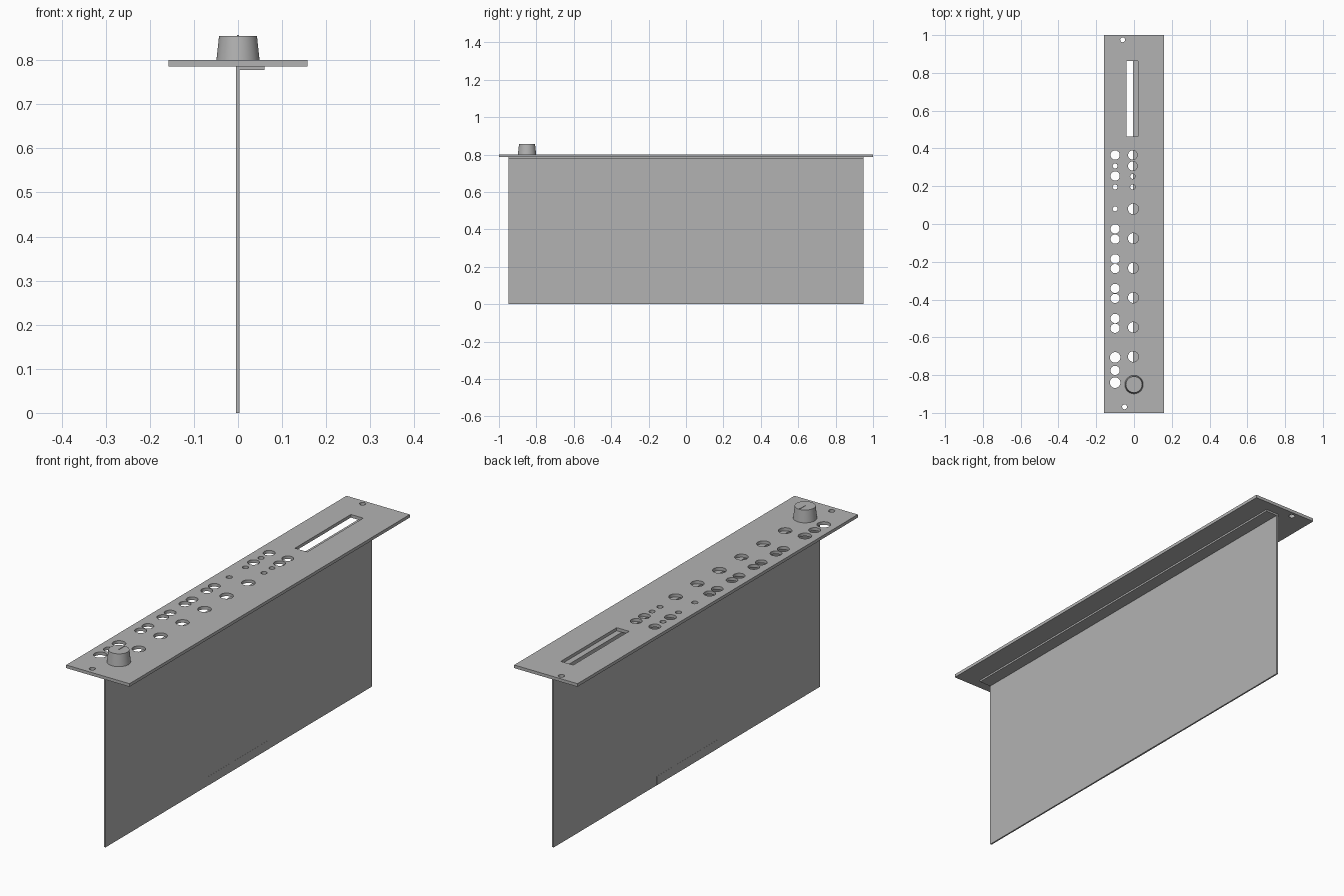
import bpy
import bmesh
from math import radians
from mathutils import Matrix

cube = bpy.data.objects.get("Cube")
if cube:
    bpy.data.objects.remove(cube, do_unlink=True)

grey = bpy.data.materials.new("plain grey")
grey.use_nodes = True
GREY = (0.45, 0.45, 0.45, 1)
grey.diffuse_color = GREY
grey.node_tree.nodes["Principled BSDF"].inputs["Base Color"].default_value = GREY


def add_box(bm, x, y, z):
    """Box from (low, high) pairs."""
    ranges = (x, y, z)
    centre = [(a + b) / 2 for a, b in ranges]
    size = [b - a for a, b in ranges]
    bmesh.ops.create_cube(bm, size=1, matrix=Matrix.Translation(centre) @ Matrix.Diagonal((*size, 1)))


def add_cone(bm, x, y, z, r_low, r_high, sides):
    bmesh.ops.create_cone(bm, cap_ends=True, segments=sides, radius1=r_low, radius2=r_high,
                          depth=z[1] - z[0], matrix=Matrix.Translation((x, y, sum(z) / 2)))


def finish(name, bm):
    mesh = bpy.data.meshes.new(name)
    bm.to_mesh(mesh)
    bm.free()
    mesh.materials.append(grey)
    obj = bpy.data.objects.new(name, mesh)
    bpy.context.collection.objects.link(obj)
    return obj


def box(name, x, y, z):
    bm = bmesh.new()
    add_box(bm, x, y, z)
    return finish(name, bm)


def smooth(obj):
    bpy.ops.object.select_all(action="DESELECT")
    obj.select_set(True)
    bpy.context.view_layer.objects.active = obj
    bpy.ops.object.shade_smooth_by_angle(angle=radians(30))


PLATE_Z = (0.786, 0.80)
CUT_Z = (0.75, 0.83)
SMALL, MEDIUM, LARGE = 0.013, 0.0245, 0.028

# Holes by column: x, radius, y positions
hole_rows = [
    (-0.10, SMALL, [0.307, 0.196, 0.08]),
    (-0.10, MEDIUM, [0.365, 0.254, -0.026, -0.08, -0.185, -0.236, -0.341, -0.394, -0.50, -0.552, -0.775]),
    (-0.10, LARGE, [-0.706, -0.84]),
    (-0.007, MEDIUM, [0.365, 0.307]),
    (-0.007, SMALL, [0.252, 0.196]),
    (-0.004, LARGE, [0.08, -0.076, -0.233, -0.39, -0.547, -0.702]),
    (-0.06, SMALL, [0.975]),
    (-0.05, SMALL, [-0.968]),
]

# Faceplate with round holes and a long slot
faceplate = box("faceplate", (-0.158, 0.158), (-1, 1), PLATE_Z)
bm = bmesh.new()
for x, radius, ys in hole_rows:
    for y in ys:
        add_cone(bm, x, y, CUT_Z, radius, radius, 32)
add_box(bm, (-0.04, 0.022), (0.463, 0.862), CUT_Z)
cutter = finish("hole_cutter", bm)
cutter.hide_render = True
mod = faceplate.modifiers.new("holes", "BOOLEAN")
mod.operation = "DIFFERENCE"
mod.solver = "EXACT"
mod.object = cutter
bpy.context.view_layer.objects.active = faceplate
bpy.ops.object.modifier_apply(modifier=mod.name)
bpy.data.objects.remove(cutter, do_unlink=True)
smooth(faceplate)

# Circuit board, its mounting strip and its edge connector
box("circuit_board", (-0.004, 0.003), (-0.95, 0.95), (0, 0.786))
box("mounting_strip", (0.003, 0.06), (-0.95, 0.95), (0.778, 0.786))
box("edge_connector", (-0.0045, 0.0035), (-0.215, 0.215), (0, 0.04))

# Tapered knob with a pointer line
bm = bmesh.new()
add_cone(bm, 0, -0.85, (0.80, 0.855), 0.049, 0.043, 48)
smooth(finish("knob", bm))
box("knob_pointer", (-0.002, 0.002), (-0.85, -0.81), (0.854, 0.857))
